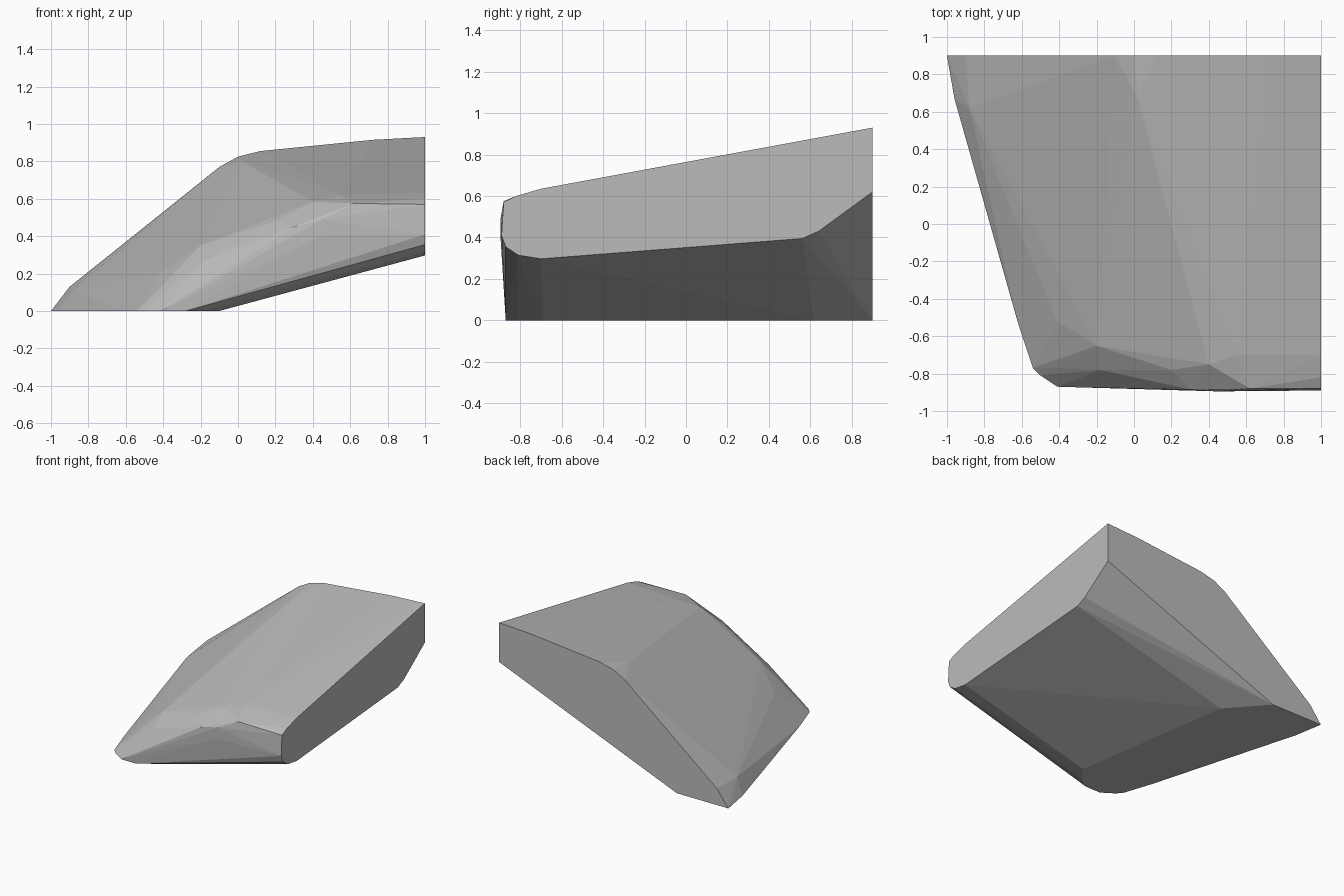
import bpy, bmesh

if "Cube" in bpy.data.objects:
    bpy.data.objects.remove(bpy.data.objects["Cube"])

# Right end profile (y, z) at x = 1
end_profile = [(0.9, 0.93), (-0.70, 0.635), (-0.82, 0.60), (-0.88, 0.57), (-0.89, 0.41),
               (-0.87, 0.355), (-0.81, 0.315), (-0.70, 0.297), (0.42, 0.385),
               (0.56, 0.395), (0.64, 0.43), (0.9, 0.62)]

# Back profile (x, z) at y = 0.9
back_profile = [(-1, 0), (-0.9, 0.13), (-0.1, 0.77), (0, 0.825), (0.12, 0.855),
                (0.72, 0.915), (-0.55, 0)]

# Flat base outline (x, y) at z = 0
base_outline = [(-0.96, 0.67), (-0.62, -0.53), (-0.54, -0.77), (-0.50, -0.81),
                (-0.41, -0.87), (-0.28, -0.87), (-0.19, -0.81), (-0.10, -0.69), (-0.30, 0.615)]

# Rounded shoulder between the top and the front
shoulder = [(-0.88, 0.62, 0.11), (-0.41, -0.52, 0.21), (-0.40, -0.77, 0.11),
            (-0.20, -0.65, 0.35), (-0.18, -0.78, 0.27), (0.02, 0.67, 0.80),
            (0.40, -0.75, 0.585), (0.20, -0.78, 0.48), (0.55, -0.70, 0.62),
            (0.30, -0.885, 0.45), (0.45, -0.895, 0.49), (0.62, -0.88, 0.575),
            (0.45, -0.895, 0.40)]

points = [(1, y, z) for y, z in end_profile]
points += [(x, 0.9, z) for x, z in back_profile]
points += [(x, y, 0) for x, y in base_outline]
points += shoulder

# Wrap the profiles in one faceted solid
bm = bmesh.new()
for p in points:
    bm.verts.new(p)
hull = bmesh.ops.convex_hull(bm, input=bm.verts[:])
loose = [v for v in bm.verts if not v.link_faces]
bmesh.ops.delete(bm, geom=loose, context='VERTS')
bmesh.ops.dissolve_limit(bm, angle_limit=0.01, verts=bm.verts[:], edges=bm.edges[:])
bmesh.ops.recalc_face_normals(bm, faces=bm.faces[:])
mesh = bpy.data.meshes.new("faceted_block")
bm.to_mesh(mesh)
bm.free()

grey = bpy.data.materials.new("light grey")
grey.diffuse_color = (0.5, 0.5, 0.5, 1)
grey.use_nodes = True
grey.node_tree.nodes["Principled BSDF"].inputs["Base Color"].default_value = grey.diffuse_color
mesh.materials.append(grey)
block = bpy.data.objects.new("faceted_block", mesh)
bpy.context.collection.objects.link(block)
